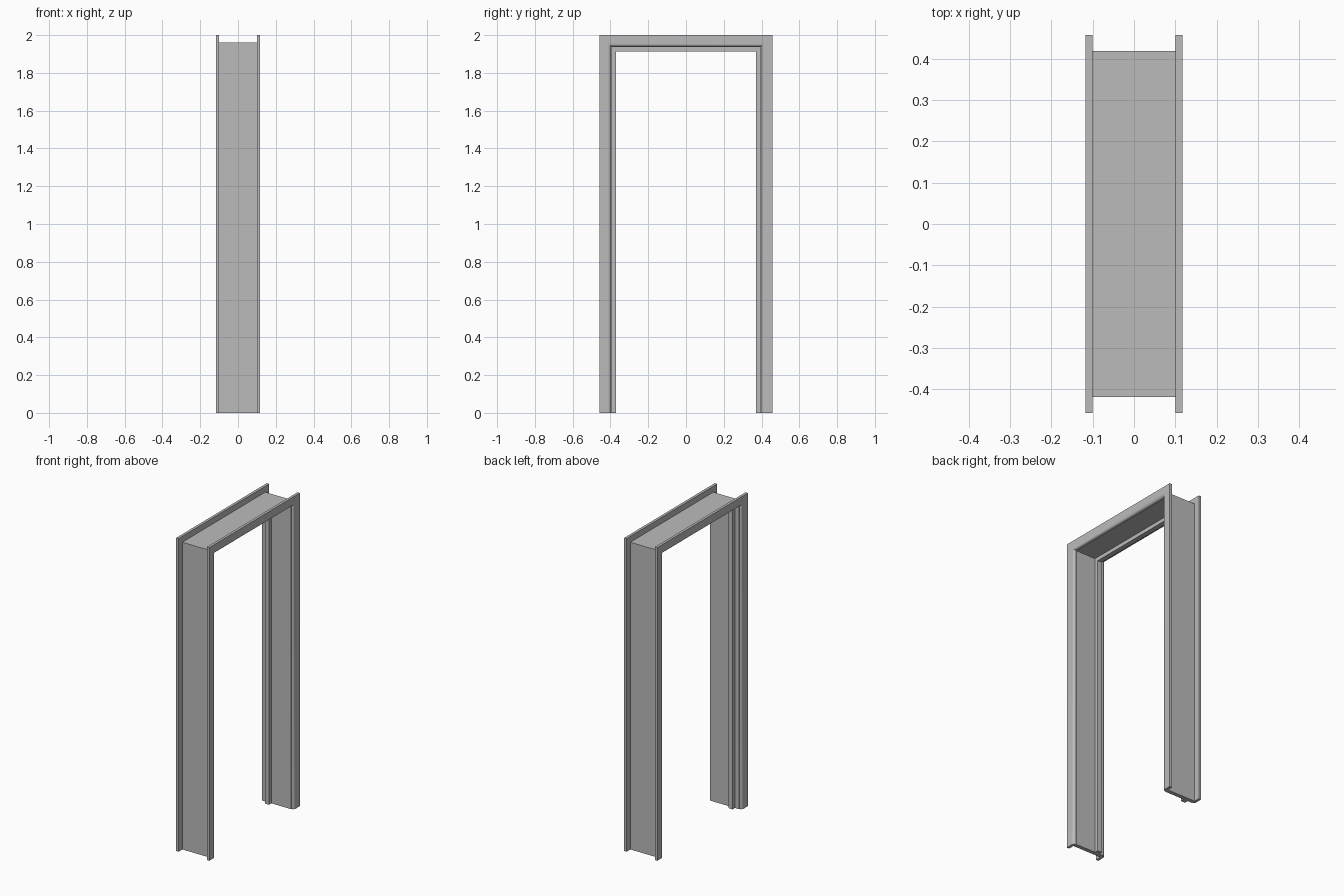
import bpy, bmesh, math

cube = bpy.data.objects.get("Cube")
if cube:
    bpy.data.objects.remove(cube, do_unlink=True)

HALF_WIDTH, HEIGHT = 0.457, 2.0

grey = bpy.data.materials.new("plain_grey")
grey.use_nodes = True
colour = (0.5, 0.5, 0.5, 1)
grey.diffuse_color = colour
grey.node_tree.nodes["Principled BSDF"].inputs["Base Color"].default_value = colour


def sweep(name, profile):
    """Carry a profile of (inset, x) points up, over and down with mitred corners."""
    bm = bmesh.new()
    rings = []
    for side, top in ((-1, 0), (-1, 1), (1, 1), (1, 0)):
        rings.append([bm.verts.new((x, side * (HALF_WIDTH - d), top * (HEIGHT - d)))
                      for d, x in profile])
    n = len(profile)
    for a, b in zip(rings, rings[1:]):
        for i in range(n):
            j = (i + 1) % n
            bm.faces.new((a[i], a[j], b[j], b[i]))
    bm.faces.new(rings[0])
    bm.faces.new(rings[-1])
    bmesh.ops.recalc_face_normals(bm, faces=bm.faces)
    mesh = bpy.data.meshes.new(name)
    bm.to_mesh(mesh)
    bm.free()
    mesh.materials.append(grey)
    obj = bpy.data.objects.new(name, mesh)
    bpy.context.collection.objects.link(obj)
    bpy.ops.object.select_all(action="DESELECT")
    obj.select_set(True)
    bpy.context.view_layer.objects.active = obj
    bpy.ops.object.shade_smooth_by_angle(angle=math.radians(30))
    return obj


def box(d0, d1, x0, x1):
    return [(d0, x0), (d1, x0), (d1, x1), (d0, x1)]


# Lining of the opening, and the strip the door closes against
sweep("jamb", box(0.038, 0.063, -0.1, 0.1))
sweep("door_stop", box(0.063, 0.087, -0.07, -0.04))

# Casings on both sides, with a rounded inner edge
arc = [(0.042 + 0.019 * math.sin(t), 0.1 + 0.017 * math.cos(t))
       for t in (math.pi / 2 * k / 6 for k in range(7))]
casing = [(0, 0.1), (0, 0.117)] + arc
for name, side in (("left_casing", 1), ("right_casing", -1)):
    sweep(name, [(d, side * x) for d, x in casing])
